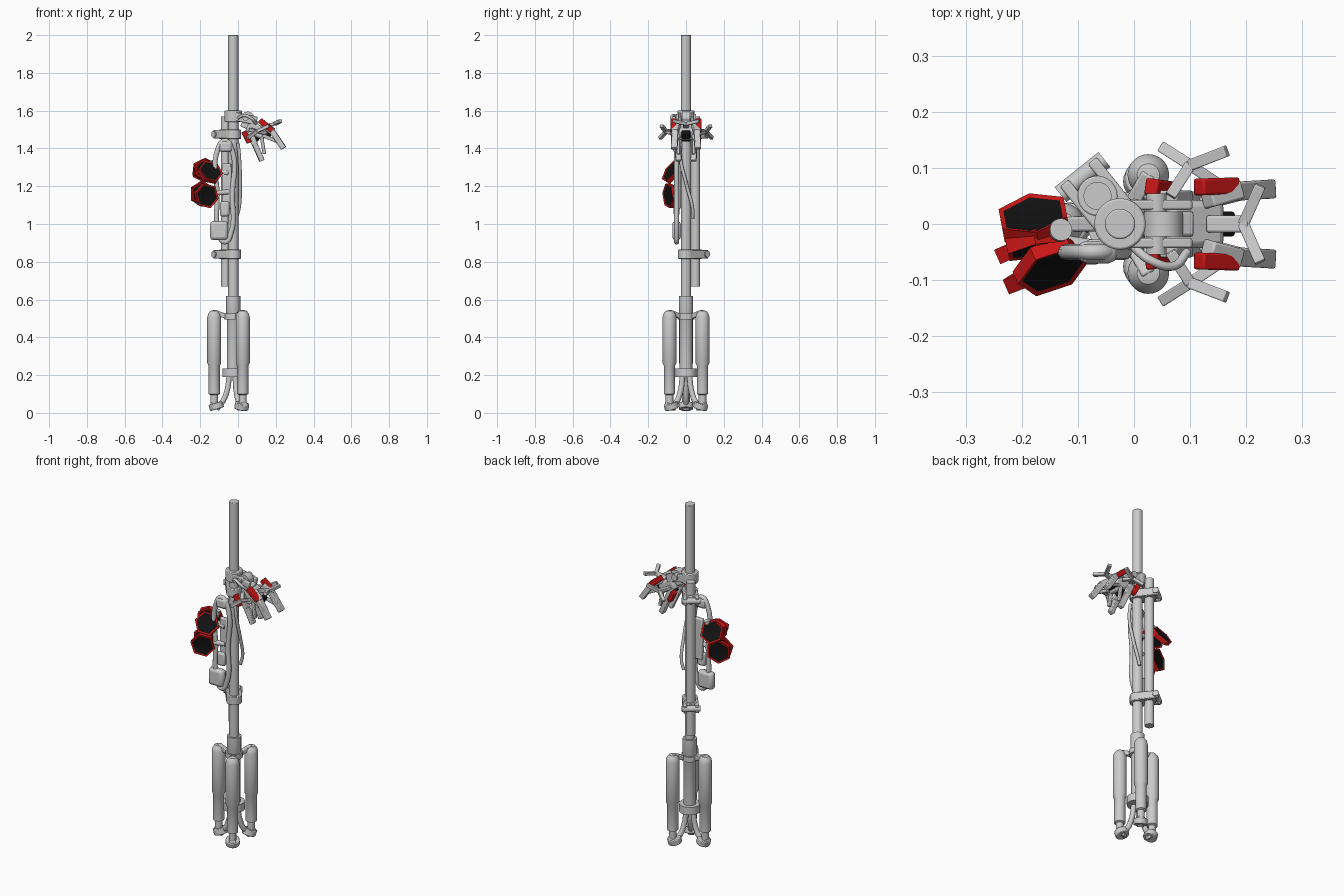
import bpy, bmesh, math
from mathutils import Vector, Matrix

cube = bpy.data.objects.get("Cube")
if cube:
    bpy.data.objects.remove(cube)


def material(name, rgb):
    m = bpy.data.materials.new(name)
    m.use_nodes = True
    m.diffuse_color = (*rgb, 1)
    m.node_tree.nodes["Principled BSDF"].inputs["Base Color"].default_value = (*rgb, 1)
    return m


GREY = material("light_grey", (0.6, 0.6, 0.6))
RED = material("red", (0.6, 0.008, 0.008))
BLACK = material("black", (0.006, 0.006, 0.006))
made = []


def finish(name, bm, mats=(GREY,), bevel=0):
    me = bpy.data.meshes.new(name)
    bmesh.ops.recalc_face_normals(bm, faces=bm.faces)
    bm.to_mesh(me)
    bm.free()
    for m in mats:
        me.materials.append(m)
    ob = bpy.data.objects.new(name, me)
    bpy.context.collection.objects.link(ob)
    if bevel:
        mod = ob.modifiers.new("bevel", "BEVEL")
        mod.width, mod.segments = bevel, 2
    made.append(ob)
    return ob


def aim(a, b):
    """Matrix placing local z along a to b, centred between them."""
    a, b = Vector(a), Vector(b)
    return Matrix.Translation((a + b) / 2) @ (b - a).to_track_quat("Z", "Y").to_matrix().to_4x4()


def rod(name, a, b, r1, r2=None, mat=GREY, sides=24, bevel=0):
    bm = bmesh.new()
    bmesh.ops.create_cone(bm, cap_ends=True, segments=sides, radius1=r1,
                          radius2=r1 if r2 is None else r2,
                          depth=(Vector(b) - Vector(a)).length, matrix=aim(a, b))
    return finish(name, bm, (mat,), bevel)


def bar(name, a, b, w, d, mat=GREY, bevel=0.004):
    """Square-section bar from a to b."""
    bm = bmesh.new()
    size = Matrix.Diagonal((w, d, (Vector(b) - Vector(a)).length, 1))
    bmesh.ops.create_cube(bm, size=1, matrix=aim(a, b) @ size)
    return finish(name, bm, (mat,), bevel)


def box(name, c, size, mat=GREY, bevel=0.006, tilt=0):
    bm = bmesh.new()
    m = Matrix.Translation(c) @ Matrix.Rotation(tilt, 4, "Y") @ Matrix.Diagonal((*size, 1))
    bmesh.ops.create_cube(bm, size=1, matrix=m)
    return finish(name, bm, (mat,), bevel)


def lathe(name, x, y, profile, sides=28):
    """Turned part from (radius, height) pairs around a vertical axis."""
    bm = bmesh.new()
    vs = [bm.verts.new((x + r, y, z)) for r, z in profile]
    es = [bm.edges.new(p) for p in zip(vs, vs[1:])]
    bmesh.ops.spin(bm, geom=vs + es, cent=(x, y, 0), axis=(0, 0, 1),
                   angle=math.tau, steps=sides)
    bmesh.ops.remove_doubles(bm, verts=bm.verts, dist=0.0001)
    return finish(name, bm)


def tube(name, pts, r, closed=False, mat=GREY):
    cu = bpy.data.curves.new(name, "CURVE")
    cu.dimensions, cu.bevel_depth, cu.bevel_resolution = "3D", r, 3
    cu.use_fill_caps = True
    sp = cu.splines.new("BEZIER")
    sp.bezier_points.add(len(pts) - 1)
    sp.use_cyclic_u, sp.resolution_u = closed, 8
    for p, co in zip(sp.bezier_points, pts):
        p.co, p.handle_left_type, p.handle_right_type = co, "AUTO", "AUTO"
    cu.materials.append(mat)
    ob = bpy.data.objects.new(name, cu)
    bpy.context.collection.objects.link(ob)
    return ob


# Main pole, side pole and lower sleeve
PX = -0.025
pole = Vector((PX, 0, 0))
side = Vector((-0.065, 0.05, 0))
rod("main_pole", (PX, 0, 0.55), (PX, 0, 2), 0.027, bevel=0.003)
rod("side_pole", side + Vector((0, 0, 0.67)), side + Vector((0, 0, 1.57)), 0.025)
lathe("lower_column", PX, 0, [(0, 0.2), (0.034, 0.2), (0.034, 0.5), (0.038, 0.51), (0.038, 0.62), (0, 0.62)])
lathe("spreader_ring", PX, 0, [(0, 0.19), (0.058, 0.19), (0.058, 0.235), (0, 0.235)])
lathe("top_collar", PX, 0, [(0, 0.495), (0.046, 0.495), (0.046, 0.525), (0, 0.525)])

# Three shock legs with feet, set around the column
for i in range(3):
    ang = math.radians(60 + 120 * i)
    out = Vector((math.cos(ang), math.sin(ang), 0))

    def at(r, z):
        return pole + out * r + Vector((0, 0, z))

    c = at(0.101, 0)
    lathe(f"shock_leg_{i}", c.x, c.y, [
        (0, 0.045), (0.02, 0.045), (0.02, 0.095), (0.03, 0.1), (0.03, 0.25), (0.037, 0.265),
        (0.037, 0.505), (0.032, 0.525), (0.02, 0.54), (0, 0.545)])
    bar(f"top_bracket_{i}", at(0.02, 0.505), at(0.105, 0.535), 0.026, 0.026)
    tube(f"foot_strut_{i}", [at(0.02, 0.21), at(0.035, 0.11), at(0.065, 0.05), at(0.1, 0.028)], 0.015)
    rod(f"foot_pad_{i}", at(0.085, 0.018), at(0.095, 0.05), 0.038, bevel=0.004).location.z = 0.002
    bar(f"foot_toe_{i}", at(0.07, 0.02), at(0.122, 0.048), 0.035, 0.022)

# Clamps joining both poles: rings, two ears and a cross bolt
along = (side - pole).normalized()
cross = Vector((-along.y, along.x, 0))
for label, z in (("lower", 0.84), ("upper", 1.475)):
    up = Vector((0, 0, z))
    for part, p, r in (("main", pole, 0.042), ("side", side, 0.036)):
        rod(f"{label}_clamp_{part}", p + up - Vector((0, 0, 0.024)), p + up + Vector((0, 0, 0.024)), r, bevel=0.003)
    end = side + along * 0.055 + up
    for s in (-1, 1):
        bar(f"{label}_clamp_ear_{s}", pole + up + cross * 0.032 * s, end + cross * 0.032 * s, 0.02, 0.045)
    rod(f"{label}_clamp_bolt", end - along * 0.012 - cross * 0.05, end - along * 0.012 + cross * 0.05, 0.017)

# Looped carrying frame in front of the pole with its pouch
FY = -0.05
loop = [(-0.07, 1.44), (-0.105, 1.4), (-0.11, 1.15), (-0.1, 0.95), (-0.07, 0.905),
        (-0.038, 0.95), (-0.03, 1.15), (-0.035, 1.4)]
tube("loop_frame", [(x, FY, z) for x, z in loop], 0.014, True)
box("frame_spine", (-0.06, -0.04, 1.2), (0.05, 0.025, 0.24))
box("frame_head", (-0.065, FY, 1.41), (0.07, 0.04, 0.06), bevel=0.015)
box("pouch", (-0.1, FY, 0.965), (0.095, 0.045, 0.1), bevel=0.016)
box("latch", (-0.07, FY, 1.08), (0.05, 0.03, 0.08), bevel=0.012)
tube("side_cable", [(0.0, -0.03, 1.43), (0.008, -0.03, 1.35), (0.012, 0.005, 1.2),
                    (0.005, 0.035, 1.08), (-0.01, 0.035, 1.03)], 0.009)


# Hexagonal panels: red casing, black inset face on both sides
def hex_panel(name, c, normal, r=0.068, spin=0):
    bm = bmesh.new()
    c, n = Vector(c), Vector(normal).normalized()
    m = aim(c - n * 0.014, c + n * 0.014) @ Matrix.Rotation(spin, 4, "Z")
    bmesh.ops.create_cone(bm, cap_ends=True, segments=6, radius1=r, radius2=r, depth=0.028, matrix=m)
    caps = [f for f in bm.faces if len(f.verts) == 6]
    bmesh.ops.inset_individual(bm, faces=caps, thickness=0.009, depth=-0.003)
    for f in caps:
        f.material_index = 1
    finish(name, bm, (RED, BLACK))


hex_panel("upper_back_panel", (-0.178, 0.008, 1.285), (-0.15, 0.8, 0.5))
hex_panel("upper_front_panel", (-0.148, -0.075, 1.275), (0.35, -0.75, 0.5), spin=0.3)
hex_panel("upper_middle_panel", (-0.175, -0.035, 1.285), (0.2, -0.9, 0.2), 0.06)
hex_panel("lower_back_panel", (-0.19, -0.035, 1.16), (-0.4, 0.9, 0))
hex_panel("lower_front_panel", (-0.168, -0.085, 1.15), (0.4, -0.9, -0.05), spin=0.3)
rod("upper_panel_arm", (-0.05, -0.045, 1.27), (-0.15, -0.03, 1.28), 0.014)
rod("lower_panel_arm", (-0.05, -0.045, 1.17), (-0.17, -0.06, 1.16), 0.014)
rod("panel_joint", (-0.14, -0.015, 1.29), (-0.13, -0.01, 1.335), 0.02)

# Head mount: collar, fork and pivot barrel
rod("head_collar", (PX, 0, 1.54), (PX, 0, 1.6), 0.046, bevel=0.004)
rod("pivot_barrel", (0.052, -0.022, 1.56), (0.052, 0.022, 1.56), 0.035)
rod("pivot_pin", (0.04, -0.054, 1.565), (0.04, 0.054, 1.565), 0.018)
box("head_neck", (0.06, 0, 1.53), (0.08, 0.045, 0.06), tilt=0.4)
box("head_body", (0.1, 0, 1.495), (0.11, 0.085, 0.065), tilt=0.5, bevel=0.012)
box("head_lens", (0.155, 0, 1.475), (0.04, 0.045, 0.04), BLACK, tilt=0.5)
box("head_underside", (0.09, 0, 1.46), (0.05, 0.05, 0.03), BLACK, tilt=0.5)

# Mirrored limbs of the head
for s, tag in ((1, "left"), (-1, "right")):
    bar(f"fork_plate_{tag}", (PX, s * 0.034, 1.572), (0.1, s * 0.034, 1.545), 0.018, 0.045)
    bar(f"front_limb_{tag}", (0.13, s * 0.045, 1.53), (0.185, s * 0.06, 1.49), 0.034, 0.036)
    bar(f"front_claw_{tag}", (0.175, s * 0.058, 1.5), (0.242, s * 0.062, 1.4), 0.034, 0.03)
    bar(f"front_link_{tag}", (0.13, s * 0.035, 1.47), (0.225, s * 0.06, 1.43), 0.018, 0.018)
    bar(f"rear_limb_{tag}", (0.06, s * 0.045, 1.49), (0.09, s * 0.045, 1.42), 0.03, 0.034)
    bar(f"rear_claw_{tag}", (0.085, s * 0.045, 1.43), (0.127, s * 0.04, 1.335), 0.03, 0.028)
    bar(f"rear_link_{tag}", (0.125, s * 0.04, 1.46), (0.14, s * 0.04, 1.37), 0.018, 0.018)
    bar(f"red_front_cover_{tag}", (0.115, s * 0.066, 1.55), (0.18, s * 0.068, 1.495), 0.03, 0.03, RED)
    bar(f"red_rear_cover_{tag}", (0.03, s * 0.066, 1.49), (0.06, s * 0.062, 1.43), 0.03, 0.026, RED)
    # Side and front antlers branch from a common joint
    hub = (0.1, s * 0.105, 1.49)
    for k, tip in enumerate(((0.05, 0.137, 1.455), (0.165, 0.13, 1.52), (0.065, 0.05, 1.5), (0.145, 0.075, 1.48))):
        bar(f"side_antler_{tag}_{k}", hub, (tip[0], s * tip[1], tip[2]), 0.02, 0.018, bevel=0.002)
    bar(f"front_antler_{tag}", (0.195, 0, 1.53), (0.225, s * 0.068, 1.545), 0.02, 0.018, bevel=0.002)
bar("front_antler_stem", (0.13, 0, 1.515), (0.205, 0, 1.533), 0.03, 0.018)
tube("head_cable", [(0.0, -0.042, 1.56), (0.03, -0.065, 1.575), (0.07, -0.075, 1.56), (0.095, -0.05, 1.53)], 0.008)

bpy.ops.object.select_all(action="DESELECT")
for ob in made:
    ob.select_set(True)
bpy.context.view_layer.objects.active = made[0]
bpy.ops.object.shade_smooth_by_angle(angle=math.radians(35))
